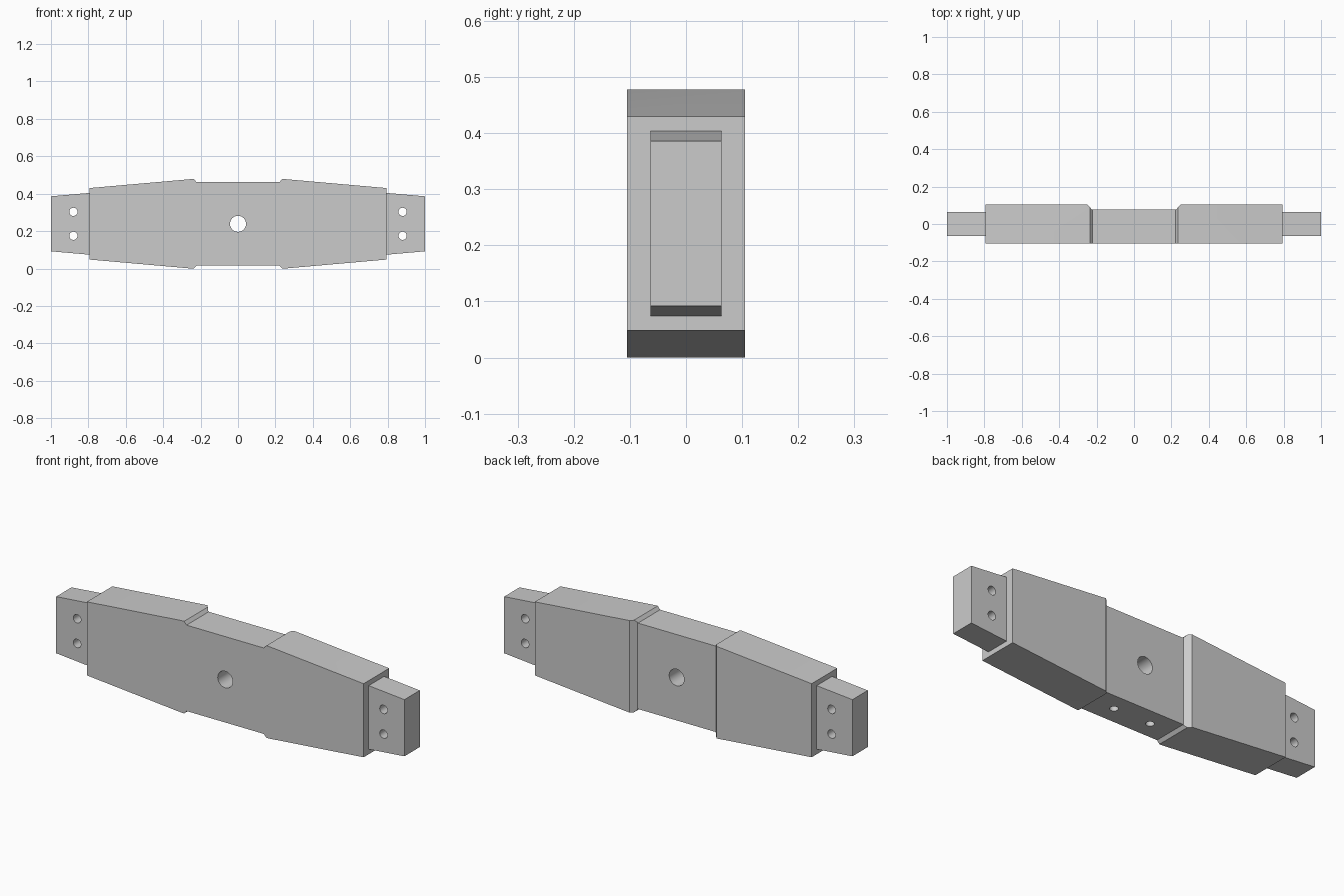
import bpy
import bmesh
from math import pi, radians
from mathutils import Vector

default = bpy.data.objects.get("Cube")
if default:
    bpy.data.objects.remove(default, do_unlink=True)

MID = 0.239   # height of the long axis
HALF = 0.105  # half thickness of the body

grey = bpy.data.materials.new("plain grey")
grey.use_nodes = True
grey.diffuse_color = (0.6, 0.6, 0.6, 1)
grey.node_tree.nodes["Principled BSDF"].inputs["Base Color"].default_value = (0.6, 0.6, 0.6, 1)


def prism(name, outline, sweep):
    """Solid made by sweeping a flat outline along a vector."""
    bm = bmesh.new()
    face = bm.faces.new([bm.verts.new(p) for p in outline])
    grown = bmesh.ops.extrude_face_region(bm, geom=[face])["geom"]
    moved = [v for v in grown if isinstance(v, bmesh.types.BMVert)]
    bmesh.ops.translate(bm, verts=moved, vec=Vector(sweep))
    bmesh.ops.recalc_face_normals(bm, faces=bm.faces)
    mesh = bpy.data.meshes.new(name)
    bm.to_mesh(mesh)
    bm.free()
    obj = bpy.data.objects.new(name, mesh)
    obj.data.materials.append(grey)
    bpy.context.collection.objects.link(obj)
    return obj


def drill(name, centre, radius, depth, along_y=True):
    bpy.ops.mesh.primitive_cylinder_add(
        vertices=32, radius=radius, depth=depth, location=centre,
        rotation=(pi / 2 if along_y else 0, 0, 0))
    obj = bpy.context.object
    obj.name = name
    obj.data.materials.append(grey)
    return obj


def cut(obj, cutters):
    """Subtract the cutters, remove them and smooth the hole walls."""
    bpy.ops.object.select_all(action="DESELECT")
    bpy.context.view_layer.objects.active = obj
    obj.select_set(True)
    for cutter in cutters:
        cutter.hide_render = True
        mod = obj.modifiers.new("cut", "BOOLEAN")
        mod.operation = "DIFFERENCE"
        mod.solver = "EXACT"
        mod.object = cutter
        bpy.ops.object.modifier_apply(modifier=mod.name)
        bpy.data.objects.remove(cutter, do_unlink=True)
    bpy.ops.object.shade_smooth_by_angle(angle=radians(30))


# Body: tapered outline with a shallow waist, given as (x, height off the axis)
quarter = [(0.795, 0.191), (0.25, 0.239), (0.236, 0.239), (0.222, 0.223)]
upper = quarter + [(-x, h) for x, h in reversed(quarter)]
loop = upper + [(x, -h) for x, h in reversed(upper)]
body = prism("body", [(x, -HALF, MID + h) for x, h in loop], (0, 2 * HALF, 0))

# Back recess with sloped ends
recess = prism("recess_cutter",
               [(x, y, -0.1) for x, y in
                [(-0.225, 0.077), (0.225, 0.077), (0.25, HALF), (0.25, 0.2),
                 (-0.25, 0.2), (-0.25, HALF)]],
               (0, 0, 0.7))

# Centre bore and two blind holes in the underside
cutters = [recess, drill("bore_cutter", (0, 0, MID), 0.043, 0.5)]
for x in (-0.105, 0.105):
    cutters.append(drill("blind_cutter", (x, -0.014, 0.06), 0.02, 0.2, False))
cut(body, cutters)

# Tapered end tenons, each with two through holes
for side, name in ((1, "left_tenon"), (-1, "right_tenon")):
    corners = [(0.795, 0.165), (1.0, 0.147), (1.0, -0.147), (0.795, -0.165)]
    tenon = prism(name, [(side * x, -0.063, MID + h) for x, h in corners],
                  (0, 0.126, 0))
    cut(tenon, [drill("pin_cutter", (side * 0.88, 0, MID + h), 0.022, 0.4)
                for h in (-0.064, 0.064)])
